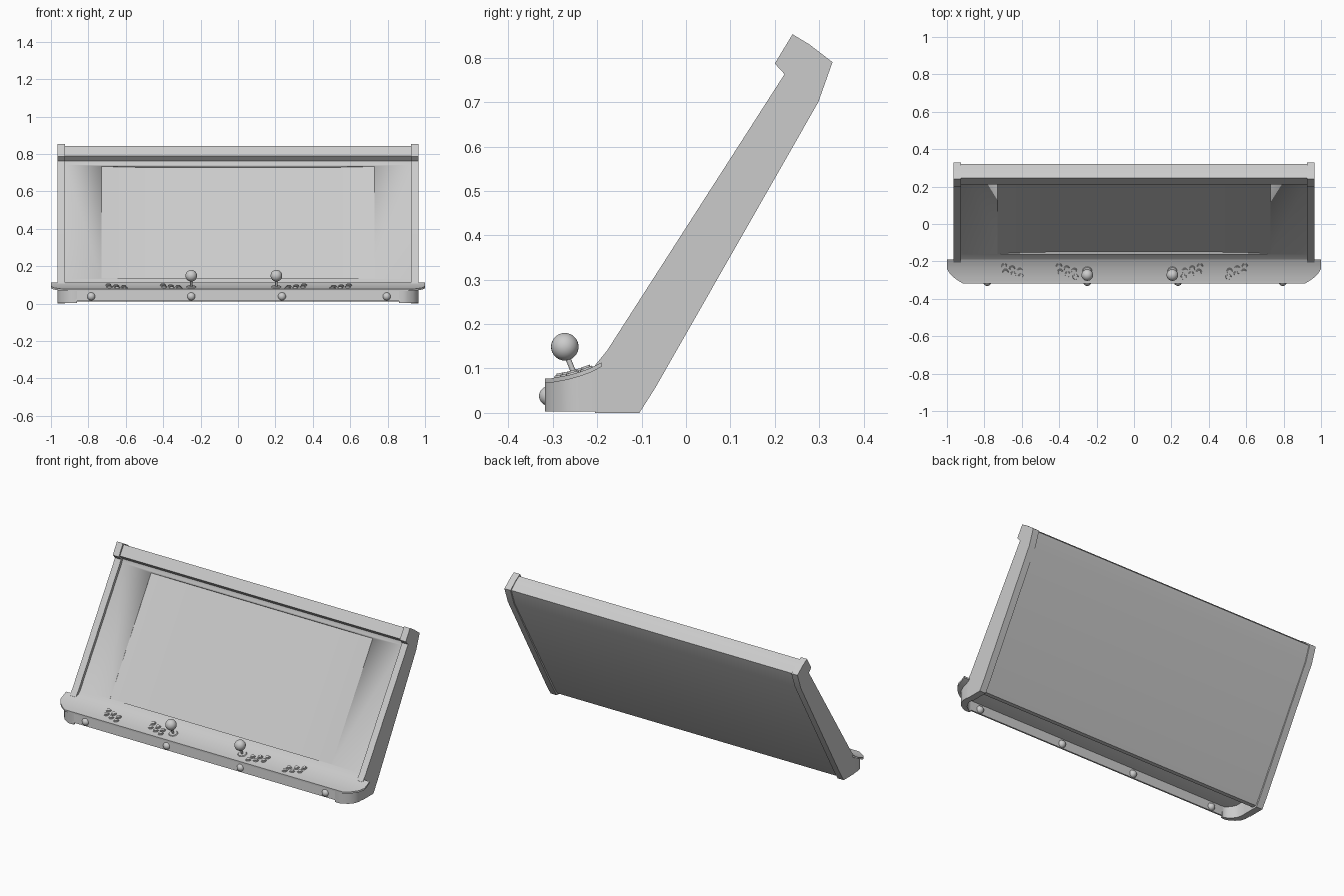
import bpy, bmesh, math
from mathutils import Vector

if "Cube" in bpy.data.objects:
    bpy.data.objects.remove(bpy.data.objects["Cube"])


def finish(name, bm, angle=30):
    bmesh.ops.recalc_face_normals(bm, faces=bm.faces)
    me = bpy.data.meshes.new(name)
    bm.to_mesh(me)
    bm.free()
    ob = bpy.data.objects.new(name, me)
    bpy.context.collection.objects.link(ob)
    bpy.ops.object.select_all(action='DESELECT')
    ob.select_set(True)
    bpy.context.view_layer.objects.active = ob
    bpy.ops.object.shade_smooth_by_angle(angle=math.radians(angle))
    return ob


def loft(name, rings):
    """Bridge closed rings of 3D points and cap both ends."""
    bm = bmesh.new()
    vs = [[bm.verts.new(p) for p in r] for r in rings]
    n = len(vs[0])
    for a, b in zip(vs, vs[1:]):
        for i in range(n):
            bm.faces.new((a[i], a[(i + 1) % n], b[(i + 1) % n], b[i]))
    bm.faces.new(vs[0])
    bm.faces.new(vs[-1])
    return finish(name, bm)


def prism(name, profile, x0, x1):
    return loft(name, [[(x, y, z) for y, z in profile] for x in (x0, x1)])


def rod(name, a, b, r1, r2=None, seg=20):
    a, b = Vector(a), Vector(b)
    bm = bmesh.new()
    bmesh.ops.create_cone(bm, cap_ends=True, segments=seg, radius1=r1,
                          radius2=r1 if r2 is None else r2, depth=(b - a).length)
    bm.transform((b - a).to_track_quat('Z', 'Y').to_matrix().to_4x4())
    bmesh.ops.translate(bm, vec=(a + b) / 2, verts=bm.verts)
    return finish(name, bm)


def ball(name, c, r):
    bm = bmesh.new()
    bmesh.ops.create_uvsphere(bm, u_segments=28, v_segments=16, radius=r)
    bmesh.ops.translate(bm, vec=c, verts=bm.verts)
    return finish(name, bm)


# Control panel: y, half width and top height, front to back
DECK = [(-0.318, 0.915, 0.077), (-0.303, 0.94, 0.078), (-0.287, 0.962, 0.081),
        (-0.265, 0.985, 0.085), (-0.24, 1.0, 0.092), (-0.215, 1.0, 0.101),
        (-0.19, 1.0, 0.114)]


def deck_z(y):
    for (y0, _, z0), (y1, _, z1) in zip(DECK, DECK[1:]):
        if y <= y1:
            return z0 + (z1 - z0) * (y - y0) / (y1 - y0)
    return DECK[-1][2]


def deck_normal(y):
    slope = (deck_z(y + 0.01) - deck_z(y - 0.01)) / 0.02
    return Vector((0, -slope, 1)).normalized()


loft("control_panel", [[(-w, y, z), (w, y, z), (w, y, z - 0.01), (-w, y, z - 0.01)]
                       for y, w, z in DECK])

# Side panels
SIDE = [(-0.205, 0), (-0.105, 0), (-0.07, 0.055), (0.298, 0.70), (0.33, 0.79),
        (0.278, 0.83), (0.24, 0.853), (0.20, 0.787), (0.222, 0.763),
        (-0.178, 0.14), (-0.205, 0.107)]
# Rounded front feet: outer xy, inner xy
FOOT = [(0.965, -0.19, 0.928, -0.19), (0.965, -0.24, 0.928, -0.235),
        (0.957, -0.268, 0.92, -0.26), (0.935, -0.293, 0.905, -0.28),
        (0.905, -0.312, 0.885, -0.295), (0.885, -0.318, 0.87, -0.303),
        (0.86, -0.316, 0.86, -0.303)]
for s, side in ((-1, "left"), (1, "right")):
    prism(side + "_side_panel", SIDE, s * 0.925, s * 0.965)
    loft(side + "_front_foot",
         [[(s * a, b, 0.003), (s * c, d, 0.003), (s * c, d, deck_z(d) - 0.006),
           (s * a, b, deck_z(b) - 0.006)] for a, b, c, d in FOOT])

# Main display cabinet with overhanging top
BODY = [(-0.135, 0.01), (-0.11, 0.01), (-0.075, 0.066), (0.291, 0.70),
        (0.322, 0.787), (0.283, 0.822), (0.247, 0.843), (0.211, 0.788),
        (0.235, 0.763), (0.2305, 0.743), (-0.163, 0.13), (-0.197, 0.10)]
body = prism("display_cabinet", BODY, -0.926, 0.926)

# Shallow screen recess that fades out towards the sides
u = Vector((0, 0.540, 0.842))
n = Vector((0, -0.842, 0.540))
start = Vector((0, -0.163, 0.13))
SECTION = [(-0.73, 0.02), (-0.73, -0.001), (-0.66, -0.006), (-0.58, -0.010),
           (-0.45, -0.012), (0.45, -0.012), (0.58, -0.010), (0.66, -0.006),
           (0.73, -0.001), (0.73, 0.02)]
cutter = loft("screen_cutter", [[start + u * t + n * d + Vector((x, 0, 0))
                                 for x, d in SECTION] for t in (0.004, 0.718)])
cutter.hide_render = True
mod = body.modifiers.new("screen_recess", 'BOOLEAN')
mod.operation = 'DIFFERENCE'
mod.object = cutter
mod.solver = 'EXACT'
bpy.context.view_layer.objects.active = body
bpy.ops.object.modifier_move_to_index(modifier=mod.name, index=0)
bpy.ops.object.modifier_apply(modifier=mod.name)
bpy.data.objects.remove(cutter)

# Front strip with round side-action buttons
prism("front_strip", [(-0.317, 0.015), (-0.308, 0.015), (-0.304, 0.07), (-0.313, 0.07)],
      -0.87, 0.87)
for i, x in enumerate((-0.785, -0.25, 0.235, 0.795)):
    ball(f"front_button_{i + 1}", (x, -0.309, 0.038), 0.022)

# Joysticks
for i, x in enumerate((-0.25, 0.205)):
    base = Vector((x, -0.252, deck_z(-0.252)))
    up = deck_normal(-0.252)
    rod(f"joystick_washer_{i + 1}", base - up * 0.002, base + up * 0.005, 0.027, 0.022)
    rod(f"joystick_shaft_{i + 1}", base, (x, -0.273, 0.14), 0.006)
    ball(f"joystick_ball_{i + 1}", (x, -0.273, 0.149), 0.031)

# Button clusters, two slanted rows of three
for c, (cx, s) in enumerate(((-0.652, 1), (-0.36, 1), (0.312, -1), (0.552, -1))):
    for row in range(2):
        for col in (-1, 0, 1):
            y = -0.237 - 0.031 * row - 0.013 * col
            p = Vector((cx + s * (col * 0.041 + row * 0.006), y, deck_z(y)))
            up = deck_normal(y)
            tag = f"{c + 1}_{row * 3 + col + 2}"
            rod("button_rim_" + tag, p - up * 0.003, p + up * 0.004, 0.016, 0.0145)
            rod("button_cap_" + tag, p, p + up * 0.008, 0.011, 0.010)
